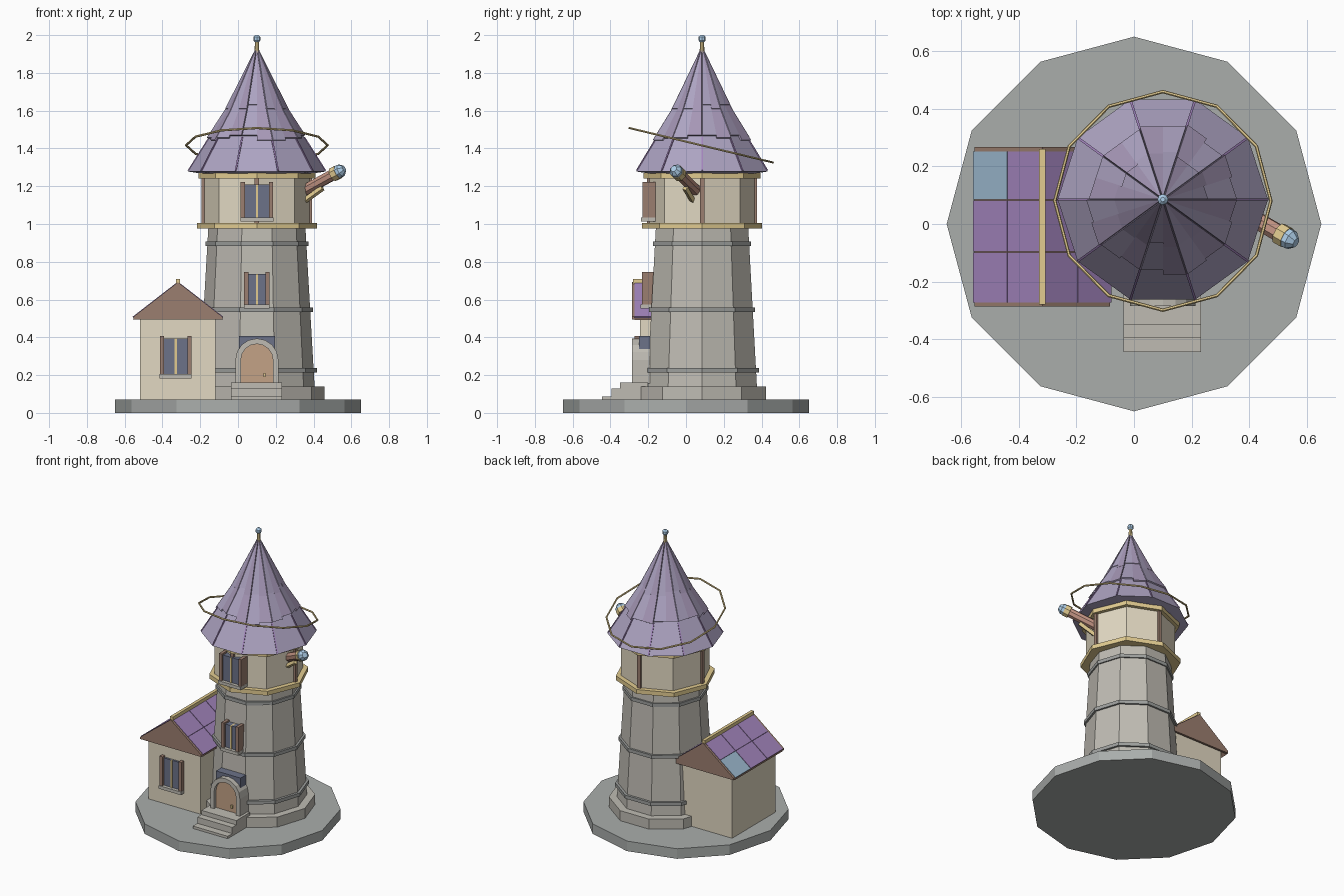
import bpy, bmesh, math, random
from math import sin, cos, pi, radians
from mathutils import Vector, Matrix

if "Cube" in bpy.data.objects:
    bpy.data.objects.remove(bpy.data.objects["Cube"])

random.seed(4)
CX, CY = 0.1, 0.085          # tower axis


def material(name, rgb):
    m = bpy.data.materials.new(name)
    m.diffuse_color = (*rgb, 1)
    m.use_nodes = True
    m.node_tree.nodes["Principled BSDF"].inputs["Base Color"].default_value = m.diffuse_color
    return m


STONE = material("stone", (0.52, 0.50, 0.45))
DARK = material("dark_stone", (0.34, 0.35, 0.34))
BASE = material("base_stone", (0.40, 0.42, 0.41))
PLASTER = material("plaster", (0.76, 0.69, 0.54))
WOOD = material("wood", (0.33, 0.21, 0.16))
DOOR = material("door_wood", (0.55, 0.36, 0.24))
COPPER = material("copper", (0.55, 0.30, 0.23))
GOLD = material("gold", (0.76, 0.60, 0.28))
GLASS = material("night_glass", (0.15, 0.17, 0.25))
GEM = material("blue_glass", (0.42, 0.62, 0.82))
SLATE = material("purple_slate", (0.42, 0.37, 0.54))
SLATE2 = material("dark_slate", (0.38, 0.31, 0.47))
VIOLET = material("violet_tile", (0.36, 0.23, 0.50))
SKY = material("skylight", (0.33, 0.48, 0.62))


def finish(name, bm, mat):
    bmesh.ops.remove_doubles(bm, verts=bm.verts, dist=1e-6)
    bmesh.ops.recalc_face_normals(bm, faces=bm.faces)
    me = bpy.data.meshes.new(name)
    bm.to_mesh(me)
    bm.free()
    me.materials.append(mat)
    ob = bpy.data.objects.new(name, me)
    bpy.context.collection.objects.link(ob)
    return ob


def lathe(name, n, profile, mat, at=(CX, CY, 0), axis=(0, 0, 1)):
    """n-sided solid from (radius, height) points, first corner on +x."""
    bm = bmesh.new()
    mtx = Matrix.Translation(at) @ Vector((0, 0, 1)).rotation_difference(Vector(axis)).to_matrix().to_4x4()
    rings = [[bm.verts.new(mtx @ Vector((r * cos(2 * pi * k / n), r * sin(2 * pi * k / n), z)))
              for k in range(n)] for r, z in profile]
    for a, b in zip(rings, rings[1:]):
        for k in range(n):
            bm.faces.new((a[k], a[(k + 1) % n], b[(k + 1) % n], b[k]))
    for ring, p in ((rings[0], profile[0]), (rings[-1], profile[-1])):
        if p[0] > 1e-4:
            bm.faces.new(ring)
    return finish(name, bm, mat)


def extrude(name, pts, y0, y1, mat):
    """Solid from an (x, z) outline pulled along y."""
    bm = bmesh.new()
    f = bm.faces.new([bm.verts.new((x, y0, z)) for x, z in pts])
    new = bmesh.ops.extrude_face_region(bm, geom=[f])["geom"]
    bmesh.ops.translate(bm, vec=(0, y1 - y0, 0), verts=[v for v in new if isinstance(v, bmesh.types.BMVert)])
    return finish(name, bm, mat)


def box(name, x, y, z, mat):
    return extrude(name, [(x[0], z[0]), (x[1], z[0]), (x[1], z[1]), (x[0], z[1])], y[0], y[1], mat)


def slabs(name, quads, thick, mat):
    """Thin slabs on top of a list of quads."""
    bm = bmesh.new()
    for q in quads:
        q = [Vector(p) for p in q]
        n = (q[1] - q[0]).cross(q[3] - q[0]).normalized()
        n = n if n.z > 0 else -n
        lo = [bm.verts.new(p) for p in q]
        hi = [bm.verts.new(p + n * thick) for p in q]
        bm.faces.new(lo)
        bm.faces.new(hi)
        for i in range(4):
            j = (i + 1) % 4
            bm.faces.new((lo[i], lo[j], hi[j], hi[i]))
    return finish(name, bm, mat)


# Base, plinth and tapered tower
lathe("base_disc", 12, [(0.65, 0), (0.65, 0.07)], BASE, (0, 0, 0))
lathe("plinth", 10, [(0.357, 0.065), (0.357, 0.14)], STONE)
lathe("tower", 10, [(0.306, 0.13), (0.256, 1.0)], STONE)
for i, (r, z) in enumerate([(0.317, 0.225), (0.296, 0.545), (0.272, 0.895)]):
    lathe(f"stone_band_{i}", 10, [(r, z - 0.012), (r, z + 0.012)], DARK)

# Octagonal upper room with gold rims and corner posts
lathe("upper_room", 8, [(0.283, 0.99), (0.283, 1.27)], PLASTER)
lathe("lower_rim", 8, [(0.317, 0.975), (0.317, 1.005)], GOLD)
lathe("upper_rim", 8, [(0.309, 1.24), (0.309, 1.27)], GOLD)
for i in range(4):
    px, py = CX + 0.28 * cos(i * pi / 2), CY + 0.28 * sin(i * pi / 2)
    box(f"corner_post_{i}", (px - 0.012, px + 0.012), (py - 0.012, py + 0.012), (1.0, 1.245), WOOD)

# Tower roof: core cone, two rows of shingles, ribs on the lowest tier
lathe("roof_core", 10, [(0.30, 1.268), (0.365, 1.278), (0.24, 1.475), (0.14, 1.63), (0, 1.92)], SLATE)


def roof_point(k, r, z):
    """k counts half facets of the ten-sided roof."""
    a = k * pi / 10
    rr = r * (cos(pi / 10) if k % 2 else 1)
    return (CX + rr * cos(a), CY + rr * sin(a), z)


for tier, (ri, zi, ro, zo) in enumerate([(0.135, 1.643, 0.262, 1.447), (0.004, 1.915, 0.165, 1.597)]):
    sets = [[], []]
    for k in range(20):
        t = random.choice((0.9, 0.97, 1.03))
        r, z = ri + (ro - ri) * t, zi + (zo - zi) * t
        sets[k % 2].append([roof_point(k, ri, zi), roof_point(k + 1, ri, zi),
                            roof_point(k + 1, r, z), roof_point(k, r, z)])
    for s, mat in zip(sets, (SLATE, SLATE2)):
        slabs(f"shingle_row_{tier}", s, 0.009, mat)
ribs = []
for k in range(10):
    a = k * pi / 5
    s = Vector((-sin(a), cos(a), 0)) * 0.004
    p, q = Vector(roof_point(2 * k, 0.362, 1.282)), Vector(roof_point(2 * k, 0.25, 1.459))
    ribs.append([p - s, p + s, q + s, q - s])
slabs("roof_ribs", ribs, 0.005, VIOLET)

# Finial and tilted orbit ring
lathe("finial_post", 8, [(0.014, 1.89), (0.01, 1.97)], GOLD)
lathe("finial_gem", 8, [(0.01, 1.962), (0.019, 1.972), (0.019, 1.99), (0.008, 2.0)], GEM)
bm = bmesh.new()
loops = []
for k in range(12):
    a = k * pi / 6
    loops.append([])
    for j in range(6):
        r = 0.375 + 0.006 * cos(j * pi / 3)
        p = Vector((r * cos(a), r * 1.04 * sin(a), 0.006 * sin(j * pi / 3)))
        loops[k].append(bm.verts.new(Matrix.Rotation(radians(-13.5), 3, 'X') @ p + Vector((CX, 0.08, 1.417))))
for k in range(12):
    a, b = loops[k], loops[(k + 1) % 12]
    for j in range(6):
        bm.faces.new((a[j], a[(j + 1) % 6], b[(j + 1) % 6], b[j]))
finish("orbit_ring", bm, GOLD)

# Telescope with collar, lens and bracket
start, d = Vector((0.335, 0.065, 1.168)), Vector((0.85, -0.49, 0.47)).normalized()
lathe("telescope_tube", 8, [(0.031, 0), (0.031, 0.24)], COPPER, start, d)
lathe("telescope_collar", 8, [(0.039, 0.215), (0.039, 0.25)], GOLD, start, d)
lathe("telescope_lens", 8, [(0.036, 0.245), (0.036, 0.268), (0.018, 0.29)], GEM, start, d)
lathe("telescope_bracket", 4, [(0.016, 0), (0.016, 0.12)], GOLD, (0.355, 0.035, 1.125), (0.7, -0.3, 0.5))


def window(name, x, w, z0, z1, yb, yf):
    """Pane, mullion, two side frames and a sill; w is the half width."""
    box(name + "_pane", (x - w, x + w), (yb, yf + 0.015), (z0, z1), GLASS)
    box(name + "_mullion", (x - 0.006, x + 0.006), (yb, yf + 0.008), (z0, z1), GOLD)
    for s in (-1, 1):
        c = x + s * w
        box(name + "_frame", (c - 0.011, c + 0.011), (yb, yf), (z0 - 0.005, z1 + 0.012), WOOD)
    box(name + "_sill", (x - w - 0.012, x + w + 0.012), (yb, yf - 0.008), (z0 - 0.022, z0), STONE)


window("tower_window", CX, 0.056, 0.575, 0.735, -0.17, -0.232)
window("upper_window", CX, 0.075, 1.035, 1.21, -0.12, -0.23)
window("house_window", -0.33, 0.073, 0.205, 0.395, -0.23, -0.272)


# Door, stone arch and steps
def arch(r):
    return [(CX + r * cos(pi * i / 8), 0.28 + r * sin(pi * i / 8)) for i in range(9)]


outer, inner = arch(0.114), arch(0.085)
extrude("door_arch", [(CX + 0.114, 0.155)] + outer + [(CX - 0.114, 0.155), (CX - 0.085, 0.155)]
        + inner[::-1] + [(CX + 0.085, 0.155)], -0.285, -0.19, STONE)
extrude("door", [(CX + 0.085, 0.155)] + inner + [(CX - 0.085, 0.155)], -0.262, -0.19, DOOR)
box("door_backing", (CX - 0.095, CX + 0.095), (-0.25, -0.19), (0.16, 0.408), GLASS)
box("door_knob", (0.134, 0.146), (-0.274, -0.255), (0.19, 0.212), GOLD)
for i, (y, z) in enumerate([(-0.445, 0.087), (-0.395, 0.13), (-0.35, 0.16)]):
    box(f"step_{i}", (-0.037, 0.232), (y, -0.2), (0.065, z), STONE)

# Side house
RX, EZ, RZ, HW = -0.318, 0.503, 0.685, 0.235
extrude("house_walls", [(-0.52, 0.07), (-0.12, 0.07), (-0.12, 0.51), (RX, 0.66), (-0.52, 0.51)], -0.243, 0.235, PLASTER)
for n, y0, y1 in (("front_gable", -0.287, -0.272), ("back_gable", 0.252, 0.267)):
    extrude(n, [(RX - HW, EZ - 0.008), (RX + HW, EZ - 0.008), (RX + HW, EZ + 0.006),
                (RX, RZ + 0.007), (RX - HW, EZ + 0.006)], y0, y1, WOOD)
tiles, rows = [], [(-0.272, -0.099), (-0.095, 0.081), (0.085, 0.252)]
for s in (-1, 1):
    extrude("roof_board", [(RX, RZ), (RX + s * HW, EZ), (RX + s * HW, EZ - 0.012), (RX, RZ - 0.012)], -0.272, 0.252, WOOD)
    for a, b in rows:
        for t0, t1 in ((0.0, 0.497), (0.503, 1.0)):
            P = [(RX + s * HW * (1 - t), y, EZ + (RZ - EZ) * t) for t, y in ((t0, a), (t0, b), (t1, b), (t1, a))]
            if s < 0 and a > 0 and t0 == 0:
                slabs("skylight", [P], 0.008, SKY)
            else:
                tiles.append(P)
slabs("house_roof_tiles", tiles, 0.008, VIOLET)
box("roof_ridge", (RX - 0.011, RX + 0.011), (-0.28, 0.26), (0.675, 0.71), GOLD)
